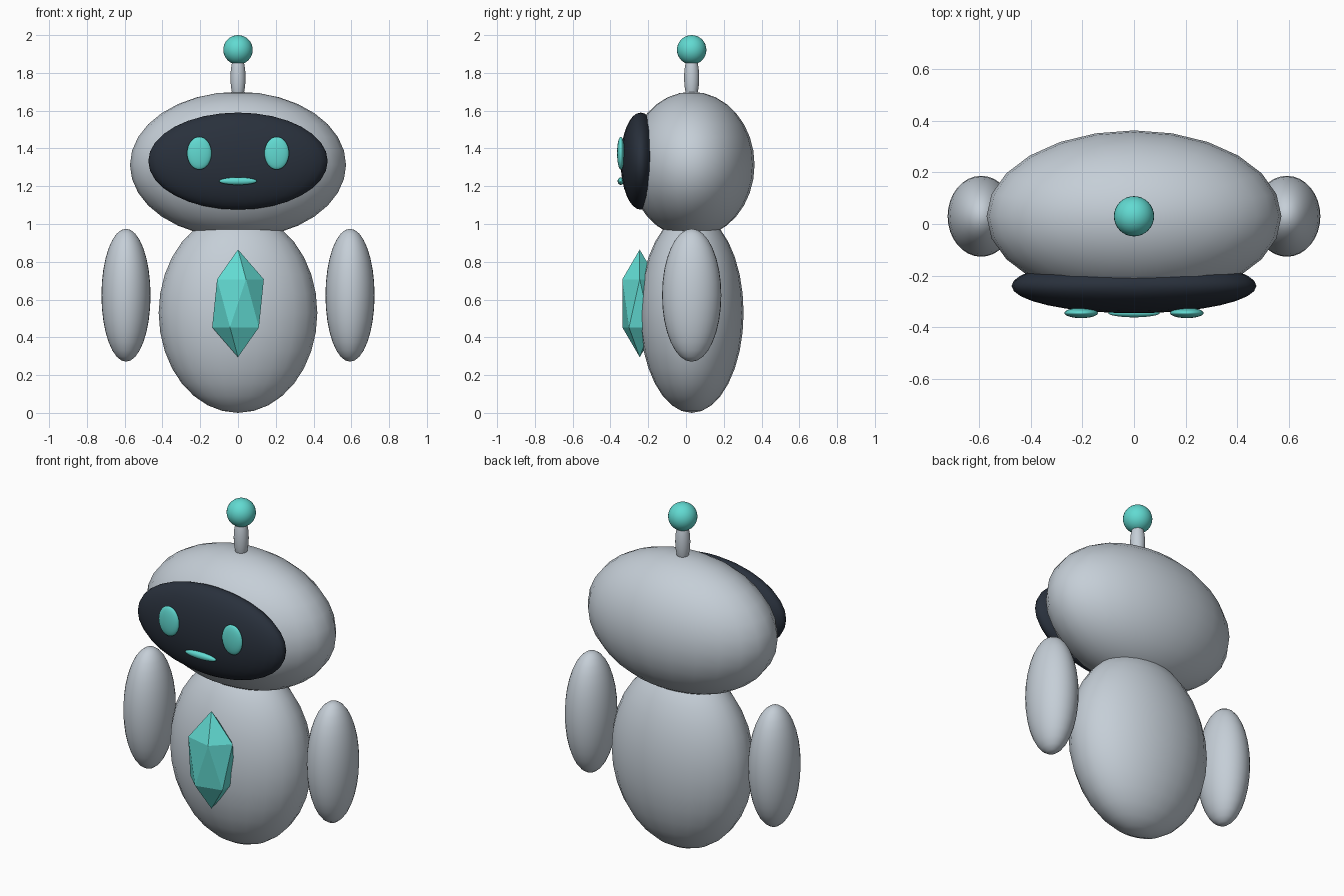
import bpy

if "Cube" in bpy.data.objects:
    bpy.data.objects.remove(bpy.data.objects["Cube"])


def material(name, rgb):
    m = bpy.data.materials.new(name)
    m.diffuse_color = (*rgb, 1)
    m.use_nodes = True
    m.node_tree.nodes["Principled BSDF"].inputs["Base Color"].default_value = m.diffuse_color
    return m


SHELL = material("pale grey shell", (0.56, 0.62, 0.68))
GLASS = material("dark visor glass", (0.022, 0.03, 0.045))
TEAL = material("teal glow", (0.12, 0.70, 0.64))


def ellipsoid(name, centre, radii, mat, segments=32, rings=16):
    """Smooth stretched sphere."""
    bpy.ops.mesh.primitive_uv_sphere_add(segments=segments, ring_count=rings,
                                         radius=1, location=centre)
    ob = bpy.context.object
    ob.name = name
    ob.scale = radii
    bpy.ops.object.transform_apply(location=False, rotation=False, scale=True)
    bpy.ops.object.shade_smooth()
    ob.data.materials.append(mat)
    return ob


MID = 0.03  # depth of the body axis

# Body and head
ellipsoid("body", (0, MID, 0.53), (0.42, 0.275, 0.53), SHELL, 24)
ellipsoid("head", (0, MID, 1.313), (0.572, 0.333, 0.387), SHELL, 24)

# Face: visor, mouth
ellipsoid("visor", (0, -0.24, 1.333), (0.475, 0.106, 0.257), GLASS)
ellipsoid("mouth", (0, -0.345, 1.227), (0.1, 0.017, 0.02), TEAL)

# Paired eyes and floating arms
for side, s in (("left", -1), ("right", 1)):
    ellipsoid(side + "_eye", (s * 0.205, -0.345, 1.375), (0.065, 0.02, 0.087), TEAL)
    ellipsoid(side + "_arm", (s * 0.593, MID, 0.623), (0.13, 0.157, 0.352), SHELL)

# Antenna
ellipsoid("antenna_stem", (0, MID, 1.775), (0.04, 0.04, 0.13), SHELL)
ellipsoid("antenna_ball", (0, MID, 1.922), (0.078, 0.078, 0.078), TEAL)

# Faceted chest crystal
bpy.ops.mesh.primitive_ico_sphere_add(subdivisions=1, radius=1,
                                      location=(0, -0.245, 0.58))
gem = bpy.context.object
gem.name = "chest_crystal"
gem.scale = (0.153, 0.108, 0.285)
bpy.ops.object.transform_apply(location=False, rotation=False, scale=True)
gem.data.materials.append(TEAL)
